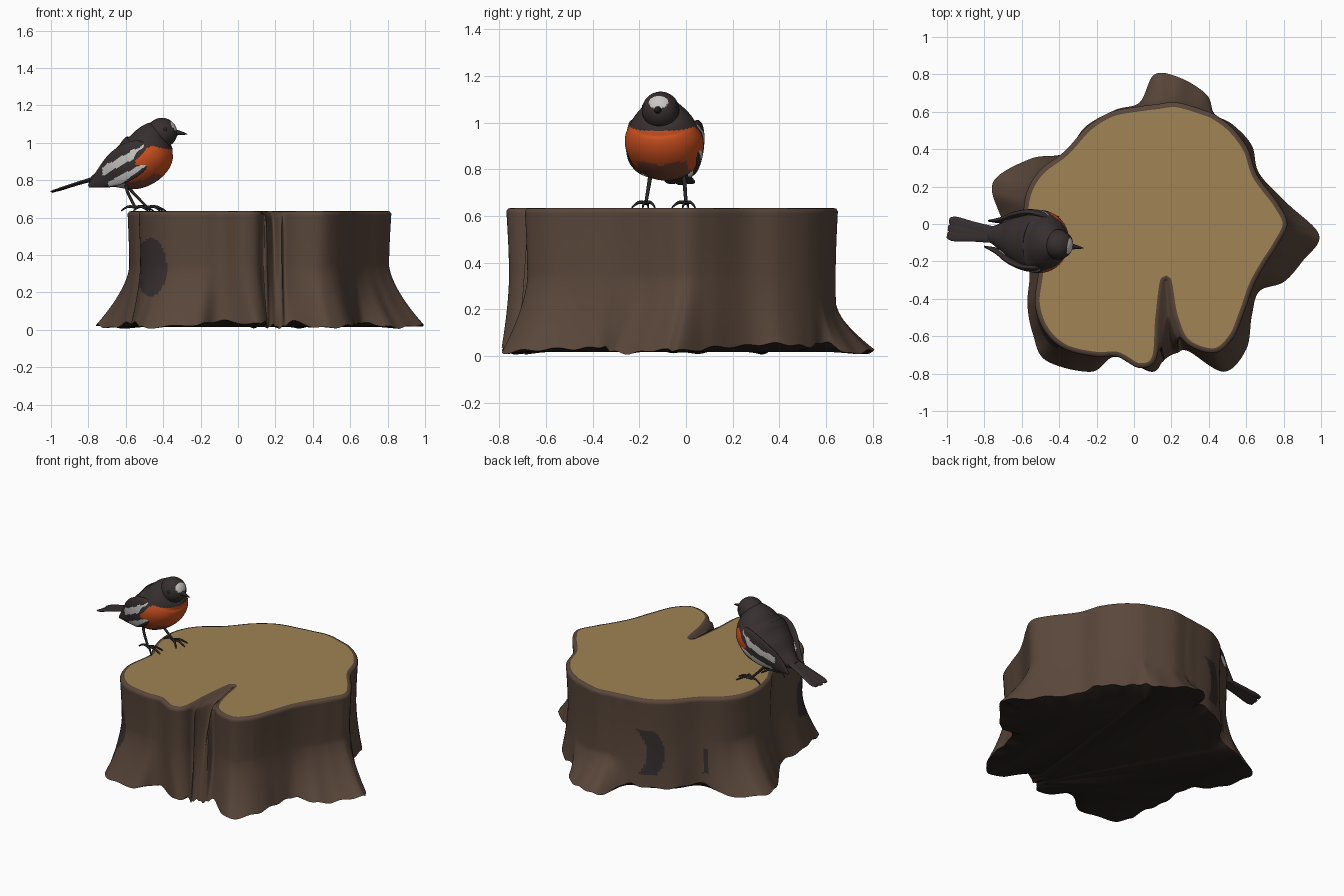
import bpy, bmesh, math
from mathutils import Vector, Matrix

if "Cube" in bpy.data.objects:
    bpy.data.objects.remove(bpy.data.objects["Cube"])


def material(name, rgb):
    m = bpy.data.materials.new(name)
    m.use_nodes = True
    m.diffuse_color = (*rgb, 1)
    m.node_tree.nodes["Principled BSDF"].inputs["Base Color"].default_value = (*rgb, 1)
    return m


BARK = material("bark brown", (.1, .062, .043))
WOOD = material("cut wood tan", (.35, .23, .09))
HOLLOW = material("dark hollow", (.037, .028, .029))
UNDER = material("underside black", (.022, .016, .013))
PLUME = material("charcoal plumage", (.038, .028, .029))
BREAST = material("breast orange", (.6, .08, .014))
BELLY = material("belly brown", (.2, .06, .035))
WHITE = material("white plumage", (.58, .57, .55))
CLAW = material("claw and beak black", (.022, .018, .018))

# The bird is turned slightly towards the front
TURN = (Matrix.Translation((-.6, -.08, 0)) @ Matrix.Rotation(math.radians(-8.5), 4, "Z")
        @ Matrix.Translation((.6, 0, 0)))


def smooth(points, steps, closed=False):
    """Catmull-Rom curve through points of any dimension."""
    pts = [Vector(p) for p in points]
    n, out = len(pts), []
    for i in range(n if closed else n - 1):
        get = lambda k: pts[k % n] if closed else pts[max(0, min(n - 1, k))]
        a, b, c, d = (get(i + k) for k in (-1, 0, 1, 2))
        for s in range(steps):
            t = s / steps
            out.append((b * 2 + (c - a) * t + (a * 2 - b * 5 + c * 4 - d) * t * t
                        + (b * 3 - a - c * 3 + d) * t ** 3) / 2)
    return out if closed else out + [pts[-1]]


def finish(name, bm, mats, rule=None, matrix=None):
    bmesh.ops.recalc_face_normals(bm, faces=bm.faces)
    if rule:
        for f in bm.faces:
            f.material_index = mats.index(rule(f.calc_center_median(), f.normal))
    if matrix:
        bm.transform(matrix)
    me = bpy.data.meshes.new(name)
    bm.to_mesh(me)
    bm.free()
    ob = bpy.data.objects.new(name, me)
    bpy.context.collection.objects.link(ob)
    for m in mats:
        me.materials.append(m)
    bpy.ops.object.select_all(action="DESELECT")
    ob.select_set(True)
    bpy.context.view_layer.objects.active = ob
    bpy.ops.object.shade_smooth_by_angle(angle=math.radians(50))


def loft(rings):
    bm = bmesh.new()
    rows = [[bm.verts.new(p) for p in r] for r in rings]
    for a, b in zip(rows, rows[1:]):
        for j in range(len(a)):
            k = (j + 1) % len(a)
            bm.faces.new((a[j], a[k], b[k], b[j]))
    bm.faces.new(rows[0])
    bm.faces.new(rows[-1])
    return bm


def spine_loft(stations, steps=5, segments=32):
    """Elliptic rings along a side-view spine: x, z, height radius, width radius, y."""
    st, rings = smooth(stations, steps), []
    for i, (x, z, rv, ry, y) in enumerate(st):
        a, b = st[max(0, i - 1)], st[min(len(st) - 1, i + 1)]
        t = Vector((b[0] - a[0], 0, b[1] - a[1])).normalized()
        up = Vector((-t.z, 0, t.x))
        rings.append([Vector((x, y, z)) + up * rv * math.cos(w) + Vector((0, ry * math.sin(w), 0))
                      for w in (math.tau * k / segments for k in range(segments))])
    return loft(rings)


# Stump outline in hundredths: top x, top y, root x, root y
OUTLINE = [
    (82, 0, 99, -6), (77, 11, 82, 11), (66, 26, 67, 27), (61, 40, 63, 42), (53, 51, 53, 53),
    (44, 58, 43, 59), (37, 61, 39, 69), (23, 65, 25, 78), (12, 64, 11, 80), (4, 63, 3, 65),
    (-12, 60, -10, 61), (-25, 52, -26, 52), (-37, 39, -37, 38), (-50, 29, -55, 35),
    (-57, 18, -75, 23), (-59, 5, -72, 6), (-56, -10, -62, -11), (-51, -22, -56, -25),
    (-53, -42, -57, -43), (-48, -57, -54, -59), (-37, -67, -47, -73), (-20, -71, -23, -79),
    (-9, -71, -10, -71), (3, -77, 9, -79), (12, -72, 15, -74), (14, -50, 17, -72),
    (17, -30, 20, -70), (21, -50, 23, -69), (28, -64, 29, -68), (43, -69, 48, -79),
    (53, -61, 60, -67), (59, -47, 63, -49), (64, -33, 67, -36), (70, -22, 80, -31),
    (77, -11, 90, -20)]
TOP = .635
edge = [p / 100 for p in smooth(OUTLINE, 12, closed=True)]


def inset(depth, z):
    ring = []
    for i, p in enumerate(edge):
        a, b = edge[i - 2], edge[(i + 2) % len(edge)]
        d = Vector((b[0] - a[0], b[1] - a[1])).normalized()
        ring.append(Vector((p[0] - d.y * depth, p[1] + d.x * depth, z)))
    return ring


# Bark wall: straight above, roots flare out below, the front cleft has a sloping floor
levels, rings = 56, []
for r in range(levels + 1):
    v = r / levels
    ring = []
    for i, p in enumerate(edge):
        top, root = p.xy, Vector((p[2], p[3]))
        gap = (top - root).length
        cleft = max(0, min(1, (gap - .05) * 12)) if p[1] < -.29 and .1 < p[0] < .27 else 0
        reach = .54 - .2 * max(0, min(1, (p[1] - .45) * 8))
        flare = max(0, 1 - v / reach) ** 1.5
        q = top.lerp(root, flare * (1 - cleft) + (1 - v) ** .2 * cleft)
        q *= 1 - .015 * math.sin(math.pi * v)
        foot = (.018 + .008 * math.sin(i * .23) + .005 * math.sin(i * .62)
                + .5 * max(0, .08 - gap))
        ring.append(Vector((*q, foot + (TOP - .015 - foot) * v)))
    rings.append(ring)
base = [Vector((p.x * .88, p.y * .88, .016)) for p in rings[0]]
rim = [inset(.007, TOP - .004), inset(.02, TOP), inset(.026, TOP)]


def stump_rule(c, n):
    if n.z > .9 and c.xy.length < .3:
        return WOOD
    if n.z < -.5:
        return UNDER
    u = c.x + c.y
    knot = (((c.x + .465) / .085) ** 2 + ((c.z - .335) / .155) ** 2 < 1
            and c.y < -.42 and n.y < -.15)
    tall = abs(u - .5 + .11 * math.sin((c.z - .1) * 9)) < .075 and .13 < c.z < .43
    slim = abs(u + .04) < .025 and .13 < c.z < .29
    if knot or ((tall or slim) and c.y > .15 and c.x < .1):
        return HOLLOW
    return BARK


finish("tree_stump", loft([base] + rings + rim), [BARK, HOLLOW, UNDER, WOOD], stump_rule)


# Bird body
def body_rule(c, n):
    if c.z > min(.965 + .25 * max(0, -.36 - c.x), .98 + (c.x + .45) * 1.1):
        return PLUME
    if c.x < -.59:
        return WHITE if c.z < .815 else PLUME
    return BELLY if c.z < .815 + .2 * abs(c.y) and abs(c.y) < .11 else BREAST


finish("bird_body", spine_loft([
    (-.78, .80, .02, .035, 0), (-.70, .825, .062, .08, 0), (-.63, .853, .108, .13, 0),
    (-.55, .888, .138, .164, 0), (-.485, .94, .142, .166, 0), (-.448, 1.002, .116, .134, 0),
    (-.42, 1.04, .091, .095, 0), (-.395, 1.06, .05, .05, 0)], 9, 72),
    [PLUME, BREAST, BELLY, WHITE], body_rule, TURN)

# Head with a pale forehead
bm = bmesh.new()
bmesh.ops.create_uvsphere(bm, u_segments=80, v_segments=60, radius=1)
bm.transform(Matrix.Translation((-.405, 0, 1.053)) @ Matrix.Diagonal((.082, .08, .08, 1)))
finish("bird_head", bm, [PLUME, WHITE], lambda c, n: WHITE if c.x > -.4
       and (c.y / .042) ** 2 + ((c.z - 1.088) / .027) ** 2 < 1 else PLUME, TURN)

# Beak
finish("beak", spine_loft([(-.345, 1.055, .02, .02, 0), (-.31, 1.053, .012, .012, 0),
                           (-.266, 1.045, .002, .002, 0)], 4, 16), [CLAW], None, TURN)


# Wings folded against the body, with two pale bars
def wing_rule(c, n):
    upper = c.z - .965 - .52 * (c.x + .48)
    lower = c.z - .89 - .6 * (c.x + .46)
    if -.71 < c.x < -.47 and abs(upper) < .024 + .004 * math.sin(c.x * 90):
        return WHITE
    if -.68 < c.x < -.46 and abs(lower) < .009 + .1 * (-.46 - c.x):
        return WHITE
    return PLUME


for side, label in ((1, "left"), (-1, "right")):
    finish(label + "_wing", spine_loft([
        (-.445, .972, .02, .01, side * .126), (-.485, .95, .072, .018, side * .142),
        (-.55, .91, .094, .021, side * .146), (-.63, .86, .088, .023, side * .122),
        (-.71, .812, .056, .018, side * .086), (-.79, .768, .008, .005, side * .07)], 12, 80),
        [PLUME, WHITE], wing_rule, TURN)
    bm = bmesh.new()
    bmesh.ops.create_uvsphere(bm, u_segments=16, v_segments=10, radius=.013)
    bm.transform(Matrix.Translation((-.378, side * .064, 1.07)))
    finish(label + "_eye", bm, [CLAW], None, TURN)

# Tail feathers, fanned
for k in (-1, 0, 1):
    finish(f"tail_feather_{k + 2}", spine_loft([
        (-.72, .822, .014, .03, k * .012), (-.85, .785, .009, .03, k * .022),
        (-.96, .75, .007, .03, k * .036), (-.998, .735 + .004 * abs(k), .003, .015, k * .04)], 5, 16),
        [PLUME], None, TURN)


# Legs and clawed toes
def strand(name, points, thick, thin):
    path, rings = smooth(points, 5), []
    for i, p in enumerate(path):
        t = (path[min(i + 1, len(path) - 1)] - path[max(i - 1, 0)]).normalized()
        turn = t.to_track_quat("Z", "Y")
        r = thick + (thin - thick) * i / (len(path) - 1)
        rings.append([p + turn @ Vector((r * math.cos(a), r * math.sin(a), 0))
                      for a in (math.tau * k / 10 for k in range(10))])
    finish(name, loft(rings), [CLAW])


for label, hip, foot in (("right", (-.6, -.15, .79), (-.55, -.172, .655)),
                         ("left", (-.6, -.01, .79), (-.485, 0, .655))):
    h, f = Vector(hip), Vector(foot)
    strand(label + "_leg", [h, h.lerp(f, .4) + Vector((-.01, 0, 0)), f], .01, .007)
    for n, (deg, reach) in enumerate(((-42, .09), (-8, .1), (26, .09), (172, .075))):
        d = Vector((math.cos(math.radians(deg)), math.sin(math.radians(deg)), 0)) * reach
        lift = Vector((0, 0, .004))
        strand(f"{label}_toe_{n + 1}", [f, f + d * .45 + lift, f + d * .8 - lift * 2, f + d - lift * 5],
               .009, .003)
